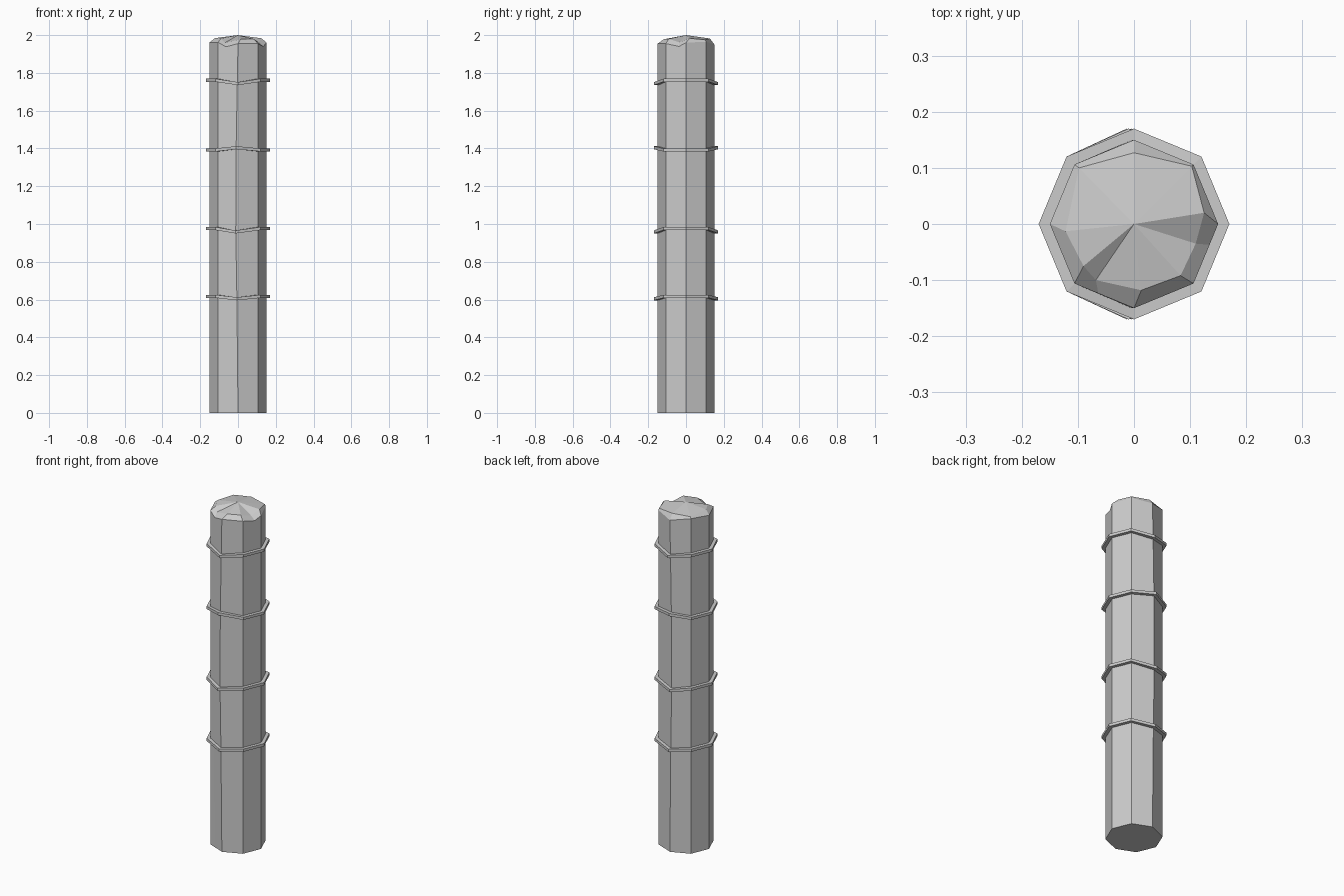
import bpy, bmesh
from math import sin, cos, radians

if "Cube" in bpy.data.objects:
    bpy.data.objects.remove(bpy.data.objects["Cube"])

def make_object(name, bm):
    bmesh.ops.recalc_face_normals(bm, faces=bm.faces)
    me = bpy.data.meshes.new(name)
    bm.to_mesh(me)
    bm.free()
    ob = bpy.data.objects.new(name, me)
    bpy.context.collection.objects.link(ob)

def corner(k, r, shift=0.0):
    # corner k of an octagon; the front and back corners may lean sideways
    a = radians(45 * k)
    return r * cos(a) + (shift if k % 4 == 2 else 0), r * sin(a)

def bridge(bm, a, b):
    n = len(a)
    for i in range(n):
        bm.faces.new((a[i], a[(i + 1) % n], b[(i + 1) % n], b[i]))

# rim of the worn top: octagon position (fraction = notch on a side), rim z, inner x, y, z
RIM = [(0, 1.96, 0.125, 0.02, 1.983), (1, 1.965, 0.103, 0.103, 1.975),
       (2, 1.95, 0.0, 0.127, 1.982), (3, 1.97, -0.098, 0.1, 1.978),
       (4, 1.962, -0.122, -0.013, 1.984), (5, 1.962, -0.09, -0.075, 1.982),
       (5.4, 1.938, -0.068, -0.1, 1.96), (6, 1.955, 0.013, -0.118, 1.978),
       (7, 1.955, 0.083, -0.092, 1.98), (7.65, 1.94, 0.11, -0.035, 1.962)]

def section(shift):
    pts = []
    for row in RIM:
        k = int(row[0])
        f = row[0] - k
        p, q = corner(k, 0.15, shift), corner(k + 1, 0.15, shift)
        pts.append((p[0] + (q[0] - p[0]) * f, p[1] + (q[1] - p[1]) * f))
    return pts

# log body with slightly crooked sides and a chipped top
bm = bmesh.new()
loops = []
for z, shift in [(0, 0), (0.61, -0.006), (0.97, -0.012), (1.4, -0.01), (1.75, -0.004)]:
    loops.append([bm.verts.new((x, y, z)) for x, y in section(shift)])
loops.append([bm.verts.new((x, y, r[1])) for (x, y), r in zip(section(0), RIM)])
loops.append([bm.verts.new(r[2:]) for r in RIM])
for a, b in zip(loops, loops[1:]):
    bridge(bm, a, b)
bm.faces.new(loops[0][::-1])
apex = bm.verts.new((0, 0, 2.0))
top = loops[-1]
for i in range(len(top)):
    bm.faces.new((top[i], top[(i + 1) % len(top)], apex))
make_object("post_body", bm)

# bent bands: side height, front/back height, sideways lean
BANDS = [(0.617, 0.604, -0.005), (0.976, 0.958, -0.013),
         (1.392, 1.404, -0.01), (1.761, 1.743, 0)]
for n, (zs, zf, shift) in enumerate(BANDS):
    bm = bmesh.new()
    band = []
    for r, h in [(0.145, -0.008), (0.17, -0.008), (0.17, 0.008), (0.145, 0.008)]:
        band.append([bm.verts.new((*corner(k, r, shift), (zf if k % 4 == 2 else zs) + h))
                     for k in range(8)])
    for i in range(4):
        bridge(bm, band[i], band[(i + 1) % 4])
    make_object(f"band_{n + 1}", bm)
